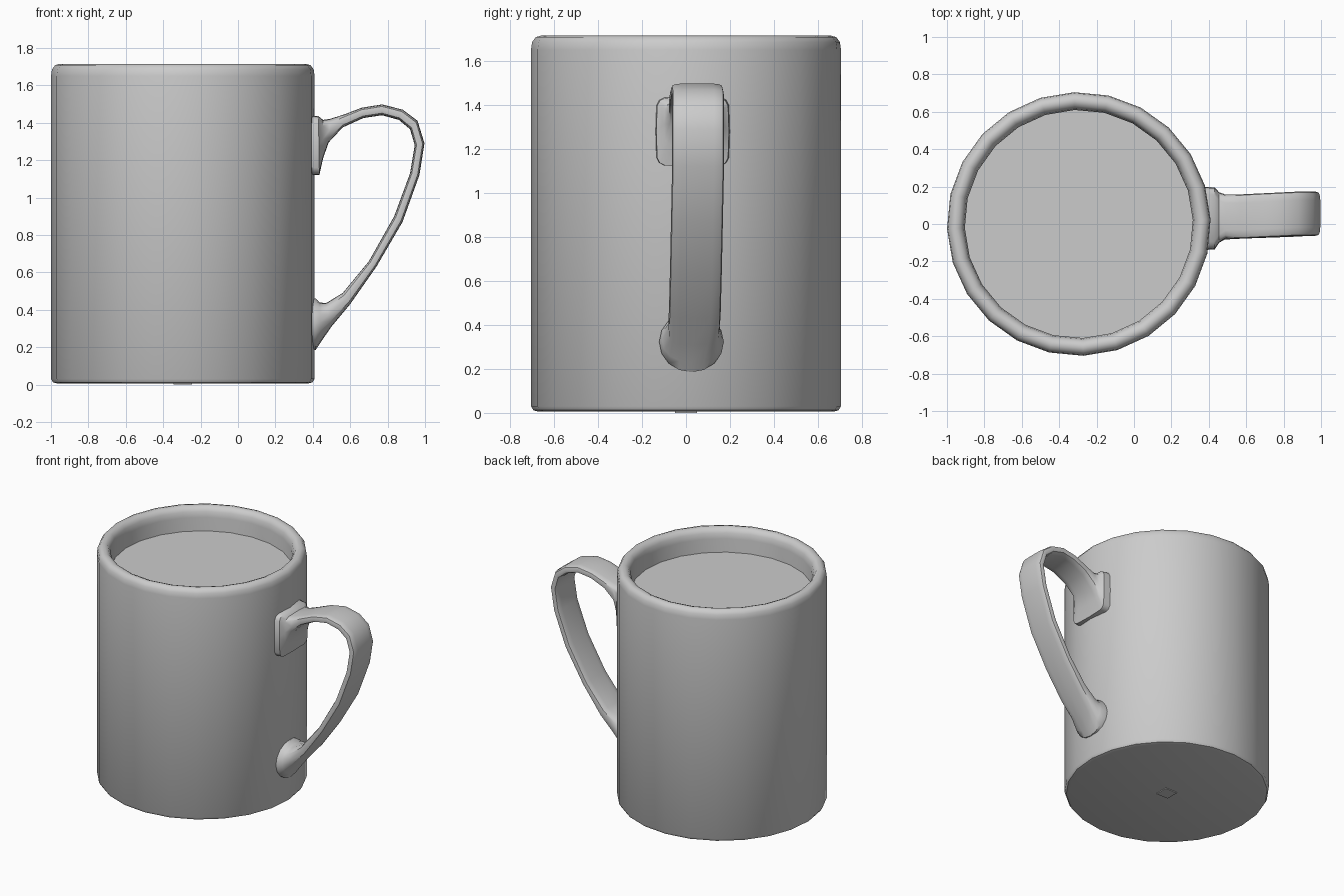
import bpy
import bmesh
from math import cos, sin, pi, radians, copysign
from mathutils import Vector

if "Cube" in bpy.data.objects:
    bpy.data.objects.remove(bpy.data.objects["Cube"], do_unlink=True)

CENTRE_X = -0.295
SIDES = 24
TURN = radians(2)


def make_material(name, colour):
    material = bpy.data.materials.new(name)
    material.use_nodes = True
    material.diffuse_color = colour
    material.node_tree.nodes["Principled BSDF"].inputs["Base Color"].default_value = colour
    return material


ceramic = make_material("grey ceramic", (0.6, 0.6, 0.6, 1))


def loft(name, rings, smooth_angle=40):
    """Join a row of equal rings into a closed skin with capped ends."""
    bm = bmesh.new()
    loops = [[bm.verts.new(point) for point in ring] for ring in rings]
    for lower, upper in zip(loops, loops[1:]):
        for i in range(len(lower)):
            j = (i + 1) % len(lower)
            bm.faces.new((lower[i], lower[j], upper[j], upper[i]))
    bm.faces.new(list(reversed(loops[0])))
    bm.faces.new(loops[-1])
    bmesh.ops.recalc_face_normals(bm, faces=bm.faces)
    mesh = bpy.data.meshes.new(name)
    bm.to_mesh(mesh)
    bm.free()
    mesh.materials.append(ceramic)
    obj = bpy.data.objects.new(name, mesh)
    bpy.context.collection.objects.link(obj)
    bpy.ops.object.select_all(action="DESELECT")
    obj.select_set(True)
    bpy.context.view_layer.objects.active = obj
    bpy.ops.object.shade_smooth_by_angle(angle=radians(smooth_angle))
    return obj


def circle(radius, z, sides=SIDES, turn=TURN):
    angles = [turn + 2 * pi * i / sides for i in range(sides)]
    return [Vector((CENTRE_X + radius * cos(a), radius * sin(a), z)) for a in angles]


def signed_power(value, power):
    return copysign(abs(value) ** power, value)


def band_section(outer, inner, half_width, centre_y, power, sides=16):
    """Rounded section spanning from the outer edge to the inner edge."""
    outer = Vector((outer[0], centre_y, outer[1]))
    inner = Vector((inner[0], centre_y, inner[1]))
    middle, reach = (outer + inner) / 2, (outer - inner) / 2
    across = Vector((0, half_width, 0))
    angles = [2 * pi * i / sides for i in range(sides)]
    return [middle + reach * signed_power(sin(a), power)
            + across * signed_power(cos(a), power) for a in angles]


# Cup wall: up the outside, over the rounded rim and down the inside
cup_profile = [(0.672, 0.006), (0.694, 0.012), (0.705, 0.03), (0.705, 1.65),
               (0.7, 1.685), (0.683, 1.708), (0.658, 1.715), (0.633, 1.705),
               (0.617, 1.68), (0.61, 1.64), (0.61, 0.1)]
loft("cup", [circle(radius, z) for radius, z in cup_profile])

# Drink filling the cup to just below the rim
loft("drink_surface", [circle(0.612, 1.5), circle(0.612, 1.54)])

# Small square mark in the middle of the underside
loft("base_mark", [circle(0.07, 0, 4, pi / 4), circle(0.07, 0.008, 4, pi / 4)])

# Handle: outer edge, inner edge, half width, centre y and squareness
WIDTH = 0.118
handle_sections = [
    ((0.37, 1.44), (0.37, 1.12), 0.17, 0.03, 0.3),
    ((0.43, 1.435), (0.435, 1.12), 0.165, 0.03, 0.3),
    ((0.455, 1.415), (0.455, 1.21), 0.135, 0.035, 0.4),
    ((0.49, 1.42), (0.485, 1.295), WIDTH, 0.04, 0.5),
    ((0.57, 1.445), (0.56, 1.375), WIDTH, 0.04, 0.5),
    ((0.66, 1.48), (0.67, 1.425), WIDTH, 0.045, 0.5),
    ((0.77, 1.498), (0.77, 1.44), WIDTH, 0.05, 0.5),
    ((0.88, 1.47), (0.86, 1.415), WIDTH, 0.055, 0.5),
    ((0.96, 1.41), (0.92, 1.365), WIDTH, 0.055, 0.5),
    ((0.997, 1.29), (0.945, 1.28), WIDTH, 0.055, 0.5),
    ((0.97, 1.12), (0.92, 1.13), WIDTH, 0.055, 0.5),
    ((0.88, 0.87), (0.835, 0.9), WIDTH, 0.05, 0.5),
    ((0.74, 0.63), (0.7, 0.66), WIDTH, 0.045, 0.5),
    ((0.6, 0.43), (0.56, 0.49), WIDTH, 0.04, 0.5),
    ((0.5, 0.31), (0.47, 0.435), WIDTH, 0.035, 0.6),
    ((0.445, 0.23), (0.435, 0.44), 0.137, 0.028, 0.9),
    ((0.415, 0.185), (0.415, 0.46), 0.147, 0.025, 1),
    ((0.37, 0.185), (0.37, 0.46), 0.147, 0.025, 1),
]
loft("handle", [band_section(*section) for section in handle_sections])
